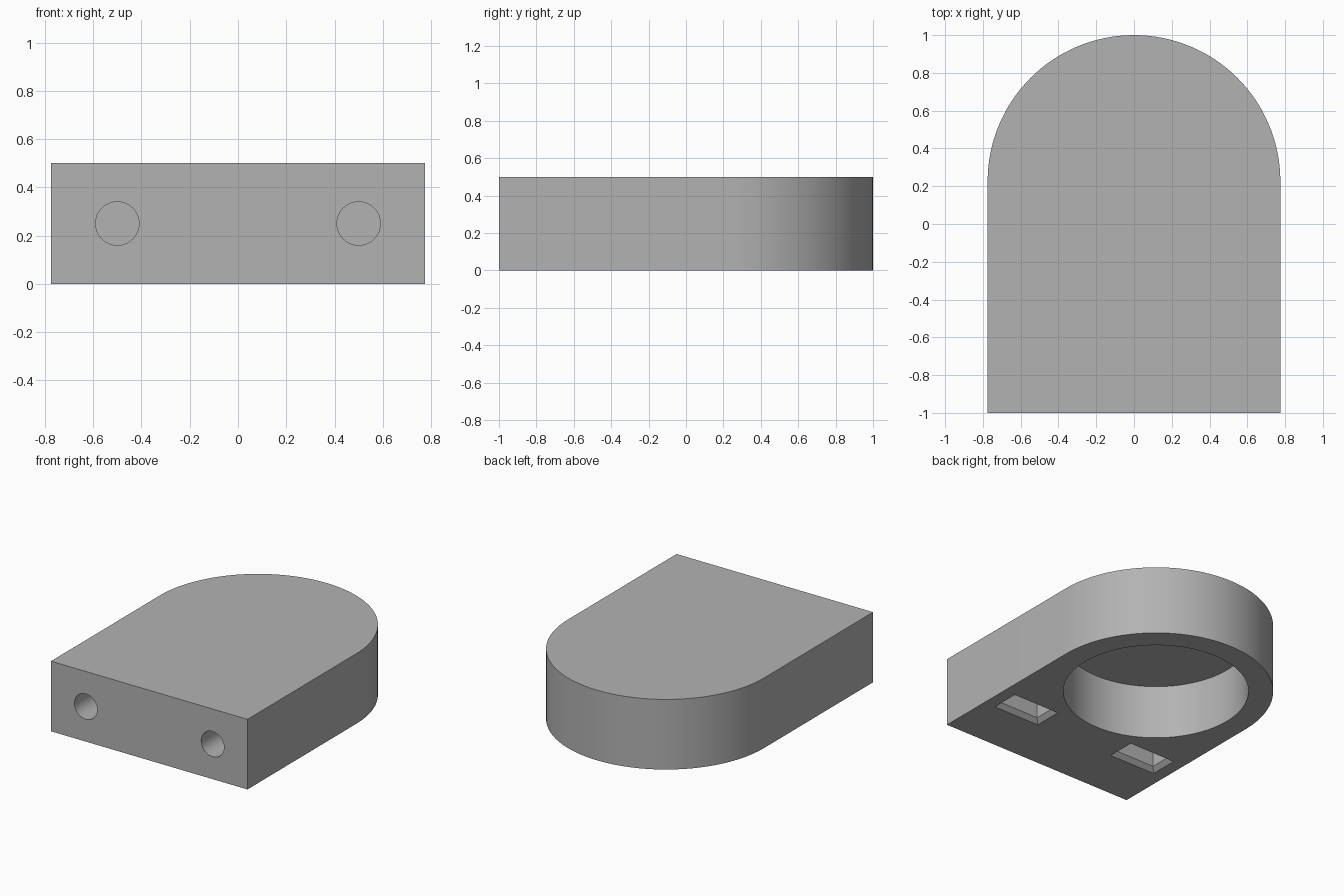
import bpy, bmesh, math
from mathutils import Matrix, Vector

if "Cube" in bpy.data.objects:
    bpy.data.objects.remove(bpy.data.objects["Cube"], do_unlink=True)

HALF_W, HEIGHT, ARC_Y = 0.775, 0.5, 0.225
BOLT_X, BOLT_Z, BOLT_R = 0.5, 0.25, 0.09
EPS = 0.05

grey = bpy.data.materials.new("plain grey")
grey.use_nodes = True
colour = (0.45, 0.45, 0.45, 1)
grey.diffuse_color = colour
grey.node_tree.nodes["Principled BSDF"].inputs["Base Color"].default_value = colour


def finish(name, bm):
    bmesh.ops.recalc_face_normals(bm, faces=bm.faces)
    mesh = bpy.data.meshes.new(name)
    bm.to_mesh(mesh)
    bm.free()
    mesh.materials.append(grey)
    obj = bpy.data.objects.new(name, mesh)
    bpy.context.collection.objects.link(obj)
    return obj


def prism(name, outline, height):
    bm = bmesh.new()
    face = bm.faces.new([bm.verts.new((x, y, 0)) for x, y in outline])
    top = bmesh.ops.extrude_face_region(bm, geom=[face])["geom"]
    bmesh.ops.translate(bm, vec=(0, 0, height),
                        verts=[v for v in top if isinstance(v, bmesh.types.BMVert)])
    return finish(name, bm)


def cylinder(name, radius, start, end, segments):
    start, end = Vector(start), Vector(end)
    axis = end - start
    turn = axis.to_track_quat("Z", "Y").to_matrix().to_4x4()
    bm = bmesh.new()
    bmesh.ops.create_cone(bm, cap_ends=True, segments=segments, radius1=radius,
                          radius2=radius, depth=axis.length,
                          matrix=Matrix.Translation((start + end) / 2) @ turn)
    return finish(name, bm)


def nut_slot(name, cx, cy, half_x, half_y, chamfer, depth):
    # Stacked rectangles: flared mouth, then straight walls
    bm = bmesh.new()
    rings = []
    for z, grow in ((-EPS, chamfer + EPS), (chamfer, 0), (depth, 0)):
        rings.append([bm.verts.new((cx + sx * (half_x + grow), cy + sy * (half_y + grow), z))
                      for sx, sy in ((-1, -1), (1, -1), (1, 1), (-1, 1))])
    for low, high in zip(rings, rings[1:]):
        for i in range(4):
            j = (i + 1) % 4
            bm.faces.new((low[i], low[j], high[j], high[i]))
    bm.faces.new(rings[0])
    bm.faces.new(rings[-1])
    return finish(name, bm)


def cut(body, cutter):
    mod = body.modifiers.new("cut", "BOOLEAN")
    mod.operation, mod.solver, mod.object = "DIFFERENCE", "EXACT", cutter
    bpy.context.view_layer.objects.active = body
    bpy.ops.object.modifier_apply(modifier=mod.name)
    bpy.data.objects.remove(cutter, do_unlink=True)


# Block with a half-round back
steps = 64
outline = [(-HALF_W, -1), (HALF_W, -1)]
for i in range(steps + 1):
    a = math.pi * i / steps
    outline.append((HALF_W * math.cos(a), ARC_Y + HALF_W * math.sin(a)))
body = prism("mount_body", outline, HEIGHT)

# Round pocket in the underside
cut(body, cylinder("pocket_cutter", 0.612, (0, ARC_Y, -EPS), (0, ARC_Y, 0.39), 128))

# Bolt holes from the front and nut slots from below
for side in (-1, 1):
    x = side * BOLT_X
    cut(body, cylinder("bolt_cutter", BOLT_R, (x, -1 - EPS, BOLT_Z), (x, -0.3, BOLT_Z), 64))
    cut(body, nut_slot("slot_cutter", x, -0.512, 0.155, 0.073, 0.03, 0.42))

# Smooth curved walls, crisp edges
bpy.ops.object.select_all(action="DESELECT")
body.select_set(True)
bpy.context.view_layer.objects.active = body
bpy.ops.object.shade_smooth_by_angle(angle=math.radians(30))
